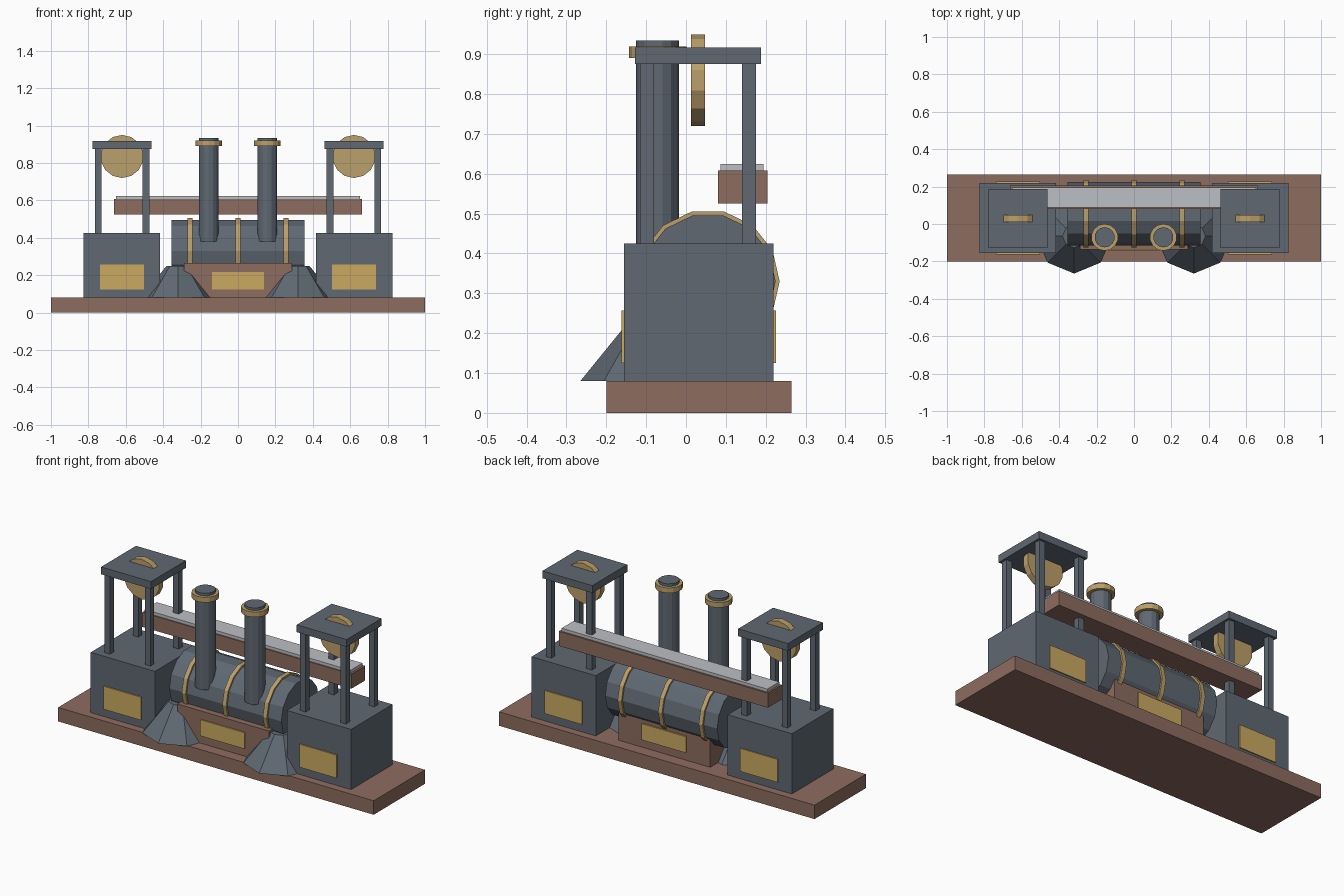
import bpy, bmesh, math
from mathutils import Matrix, Vector

cube = bpy.data.objects.get("Cube")
if cube:
    bpy.data.objects.remove(cube, do_unlink=True)


def material(name, color):
    m = bpy.data.materials.new(name)
    m.use_nodes = True
    rgba = (*color, 1.0)
    m.diffuse_color = rgba
    m.node_tree.nodes["Principled BSDF"].inputs["Base Color"].default_value = rgba
    return m


steel = material("slate steel", (0.115, 0.14, 0.17))
wood = material("red brown wood", (0.27, 0.15, 0.115))
brass = material("brass", (0.50, 0.35, 0.145))
plate = material("bright plate gold", (0.60, 0.40, 0.12))
silver = material("pale metal", (0.50, 0.52, 0.55))


def finish(bm, name, mat):
    bmesh.ops.recalc_face_normals(bm, faces=bm.faces)
    me = bpy.data.meshes.new(name)
    bm.to_mesh(me)
    bm.free()
    me.materials.append(mat)
    ob = bpy.data.objects.new(name, me)
    bpy.context.collection.objects.link(ob)
    return ob


def box(name, mat, x, y, z):
    """Box spanning the given (low, high) ranges."""
    bm = bmesh.new()
    bmesh.ops.create_cube(bm, size=1.0)
    for v in bm.verts:
        v.co = Vector([(a + b) / 2 + c * (b - a) for (a, b), c in zip((x, y, z), v.co)])
    return finish(bm, name, mat)


def drum(name, mat, axis, centre, r1, r2, length, sides):
    """Straight or tapered faceted drum along an axis, centred on a point."""
    turn = {"X": Matrix.Rotation(math.pi / 2, 4, "Y"),
            "Y": Matrix.Rotation(math.pi / 2, 4, "X"),
            "Z": Matrix.Identity(4)}[axis]
    bm = bmesh.new()
    rings = []
    for r, h in ((r1, -length / 2), (r2, length / 2)):
        ring = []
        for i in range(sides):
            a = math.tau * i / sides + math.pi / 2
            p = turn @ Vector((r * math.cos(a), r * math.sin(a), h))
            ring.append(bm.verts.new(p + Vector(centre)))
        rings.append(ring)
    for ring in rings:
        bm.faces.new(ring)
    low, high = rings
    for i in range(sides):
        j = (i + 1) % sides
        bm.faces.new((low[i], low[j], high[j], high[i]))
    return finish(bm, name, mat)


# Plinth and central timber cradle with its plates
box("plinth", wood, (-1, 1), (-0.2, 0.265), (0, 0.08))
box("boiler_cradle", wood, (-0.29, 0.29), (-0.135, 0.195), (0.08, 0.265))
box("cradle_plate_front", plate, (-0.14, 0.14), (-0.142, -0.135), (0.125, 0.218))
box("cradle_plate_back", plate, (-0.14, 0.14), (0.195, 0.202), (0.125, 0.218))

# Boiler with brass bands
drum("boiler", steel, "X", (0, 0.055, 0.33), 0.17, 0.17, 0.71, 14)
for i, x in enumerate((-0.257, 0, 0.257)):
    drum(f"boiler_band_{i + 1}", brass, "X", (x, 0.055, 0.33), 0.18, 0.18, 0.025, 14)

# Long rail above the boiler
box("rail_beam", wood, (-0.663, 0.663), (0.08, 0.205), (0.525, 0.608))
box("rail_cap", silver, (-0.652, 0.652), (0.087, 0.195), (0.608, 0.625))

# Parts repeated on both sides
for side, s in (("left", 1), ("right", -1)):
    def span(a, b):
        return tuple(sorted((s * a, s * b)))

    # Chimney, collar and sloping foot
    drum(f"{side}_chimney", steel, "Z", (s * 0.157, -0.071, 0.6575), 0.054, 0.054, 0.555, 14)
    drum(f"{side}_chimney_collar", brass, "Z", (s * 0.157, -0.071, 0.905), 0.072, 0.072, 0.03, 14)
    drum(f"{side}_foot", steel, "Z", (s * 0.32, -0.065, 0.165), 0.2, 0.062, 0.17, 8)

    # End house with a plate front and back
    box(f"{side}_house", steel, span(0.418, 0.825), (-0.155, 0.22), (0.08, 0.425))
    box(f"{side}_house_plate_front", plate, span(0.502, 0.738), (-0.162, -0.155), (0.125, 0.257))
    box(f"{side}_house_plate_back", plate, span(0.502, 0.738), (0.22, 0.226), (0.125, 0.257))

    # Four posts, roof slab and brass wheel
    for row, y in (("front", -0.098), ("back", 0.158)):
        for place, x in (("inner", 0.492), ("outer", 0.748)):
            box(f"{side}_{row}_{place}_post", steel, span(x - 0.0175, x + 0.0175),
                (y - 0.0175, y + 0.0175), (0.425, 0.875))
    box(f"{side}_roof", steel, span(0.462, 0.778), (-0.128, 0.188), (0.875, 0.917))
    drum(f"{side}_wheel", brass, "Y", (s * 0.62, 0.03, 0.835), 0.115, 0.115, 0.036, 14)
